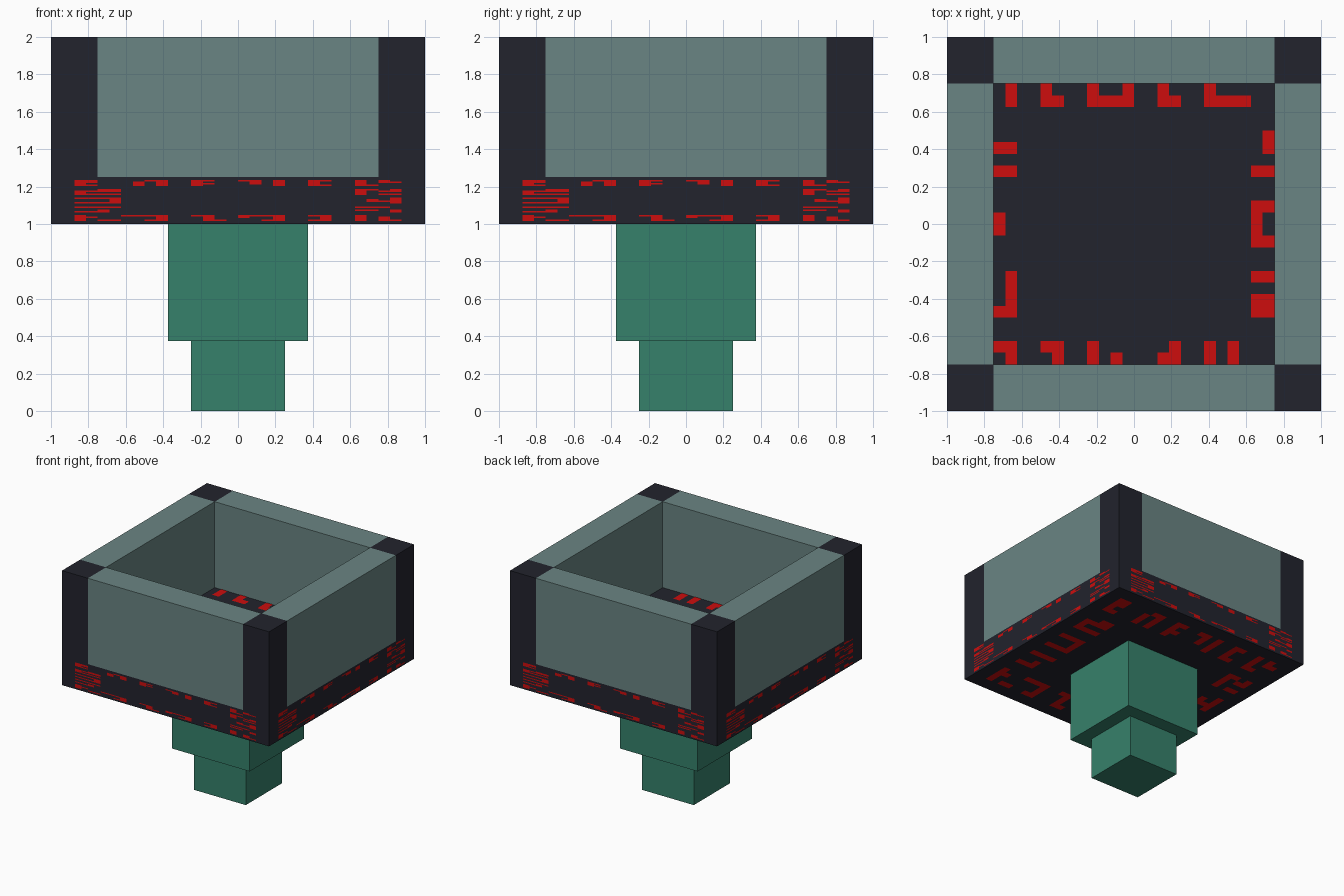
import bpy
import bmesh
import math
from mathutils import Vector, Matrix

if "Cube" in bpy.data.objects:
    bpy.data.objects.remove(bpy.data.objects["Cube"], do_unlink=True)


def material(name, srgb):
    lin = [((c / 255 + 0.055) / 1.055) ** 2.4 if c > 10 else c / 255 / 12.92 for c in srgb]
    m = bpy.data.materials.new(name)
    m.use_nodes = True
    m.diffuse_color = (*lin, 1)
    bsdf = next(n for n in m.node_tree.nodes if n.type == 'BSDF_PRINCIPLED')
    bsdf.inputs["Base Color"].default_value = (*lin, 1)
    bsdf.inputs["Roughness"].default_value = 0.9
    return m


DARK = material("dark_slate", (34, 35, 45))
PALE = material("grey_teal", (106, 133, 131))
GREEN = material("deep_green", (54, 129, 107))
RED = material("bright_red", (205, 13, 13))


def finish(name, bm, mat):
    me = bpy.data.meshes.new(name)
    bm.to_mesh(me)
    bm.free()
    me.materials.append(mat)
    ob = bpy.data.objects.new(name, me)
    bpy.context.collection.objects.link(ob)
    return ob


def box(name, centre, size, mat):
    bm = bmesh.new()
    bmesh.ops.create_cube(bm, size=1, matrix=Matrix.Translation(centre) @ Matrix.Diagonal((*size, 1)))
    return finish(name, bm, mat)


# Stepped stem
box("stem_lower", (0, 0, 0.1875), (0.5, 0.5, 0.375), GREEN)
box("stem_upper", (0, 0, 0.6875), (0.75, 0.75, 0.625), GREEN)

# Tray base, with a post and a wall repeated around it
box("base_slab", (0, 0, 1.125), (2, 2, 0.25), DARK)
for i, side in enumerate(("front", "left", "back", "right")):
    turn = Matrix.Rotation(i * math.pi / 2, 3, 'Z')
    box(f"corner_post_{i + 1}", turn @ Vector((0.875, -0.875, 1.625)), (0.25, 0.25, 0.75), DARK)
    size = (1.5, 0.25, 0.75) if i % 2 == 0 else (0.25, 1.5, 0.75)
    box(f"wall_{side}", turn @ Vector((0, -0.875, 1.625)), size, PALE)

# Ring of painted marks on a 28 x 28 cell grid: bands above and below, columns at the sides
TOP = ["##....##..##..##.#..##..#.#.",
       "##...#.#..#....#.#..#...#.##",
       "#....#.#..##...#.#..#...#...",
       "##...#.#..#......#..##..##.."]
BOTTOM = ["#...####..##..####..##..#...",
          "##.....#...#..#..#...#..#.#.",
          "#......#...#.....#...#..#.#.",
          "#.##..##...##...##..##..#.##"]
LEFT = {6: "..##", 7: "####", 8: "#...", 9: "####", 12: "####", 13: "...#", 14: "...#",
        15: "####", 18: "####", 20: "..#.", 21: "###."}
RIGHT = {6: "##.#", 7: "#.##", 8: "#...", 9: "#.##", 12: "...#", 13: ".#.#", 14: ".###",
         15: "...#", 18: "###.", 20: "##.#", 21: "...#"}
GRID = TOP + [LEFT.get(r, "....") + "." * 20 + RIGHT.get(r, "....") for r in range(4, 24)] + BOTTOM
CELL = 1 / 16


def marks(name, centre, u, v, limit=0.875):
    """Lay the marks as thin quads on the plane spanned by u and v."""
    centre, u, v = Vector(centre), Vector(u), Vector(v)
    centre = centre + u.cross(v).normalized() * 0.002
    bm = bmesh.new()
    for r, row in enumerate(GRID):
        top = 0.875 - r * CELL
        if top > limit or top - CELL < -limit:
            continue
        c = 0
        while c < len(row):
            end = c
            while end < len(row) and row[end] == "#":
                end += 1
            a = max(-0.875 + c * CELL, -limit)
            b = min(-0.875 + end * CELL, limit)
            if end > c and b > a:
                corners = [(a, top - CELL), (b, top - CELL), (b, top), (a, top)]
                bm.faces.new([bm.verts.new(centre + u * s + v * t) for s, t in corners])
            c = max(end, c + 1)
    return finish(name, bm, RED)


marks("marks_floor", (0, 0, 1.25), (-1, 0, 0), (0, -1, 0), limit=0.75)
marks("marks_underside", (0, 0, 1.0), (-1, 0, 0), (0, 1, 0))
for i, side in enumerate(("front", "left", "back", "right")):
    turn = Matrix.Rotation(i * math.pi / 2, 3, 'Z')
    marks(f"marks_{side}", turn @ Vector((0, -1, 1.125)), turn @ Vector((1, 0, 0)), (0, 0, 0.125))
